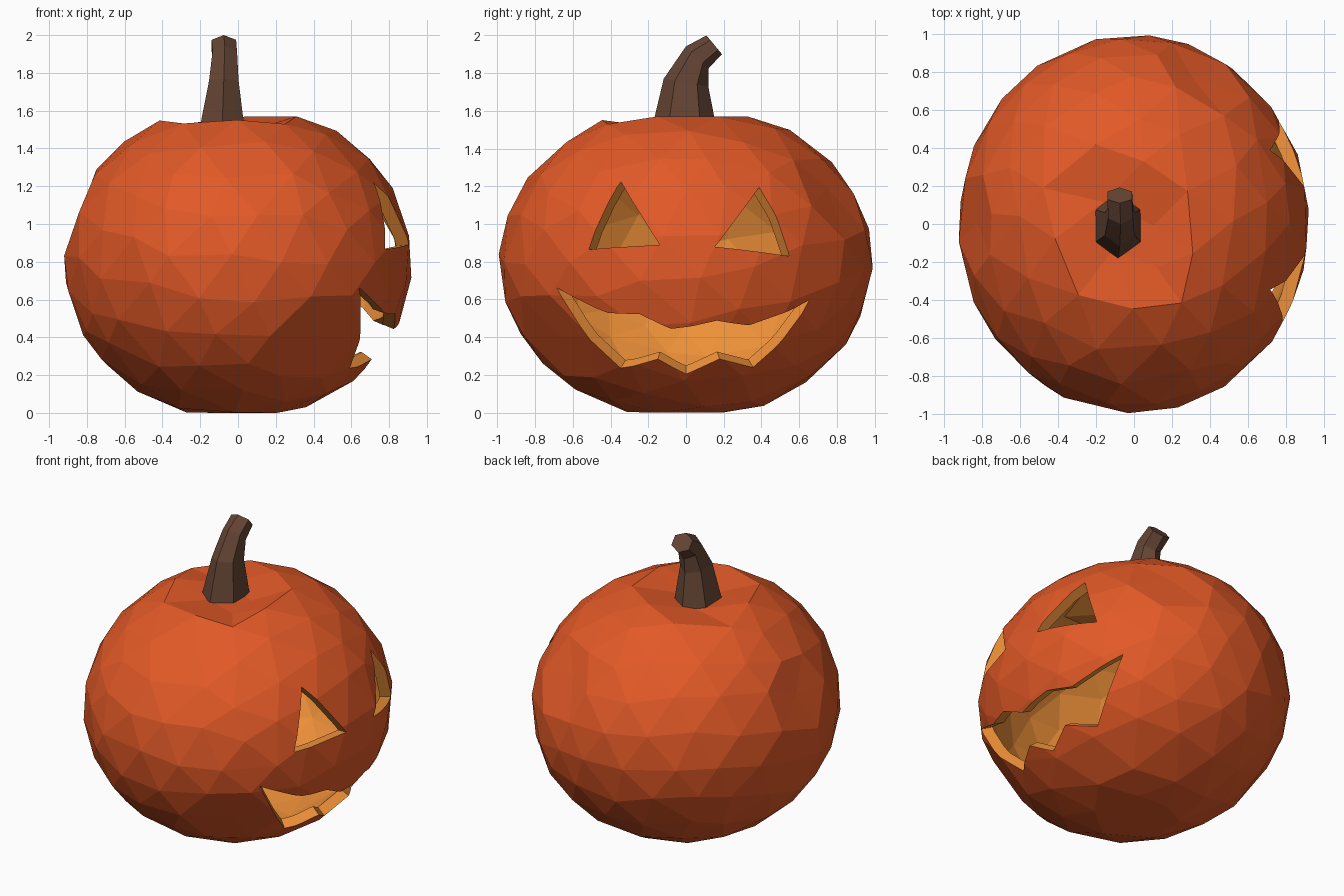
import bpy, bmesh, math, random
from mathutils import Vector, Matrix

if "Cube" in bpy.data.objects:
    bpy.data.objects.remove(bpy.data.objects["Cube"])

random.seed(4)
CENTRE = Vector((0, 0, 0.8))
RX, RY, RZ = 0.925, 0.995, 0.84


def material(name, rgb):
    m = bpy.data.materials.new(name)
    m.diffuse_color = (*rgb, 1)
    m.use_nodes = True
    m.node_tree.nodes["Principled BSDF"].inputs["Base Color"].default_value = m.diffuse_color
    return m


SKIN = material("skin", (0.76, 0.10, 0.02))
FLESH = material("flesh", (0.85, 0.28, 0.04))
BARK = material("bark", (0.13, 0.06, 0.035))


def make_object(name, bm, mats, index=0):
    bmesh.ops.recalc_face_normals(bm, faces=bm.faces)
    for f in bm.faces:
        f.material_index = index
    me = bpy.data.meshes.new(name)
    bm.to_mesh(me)
    bm.free()
    for m in mats:
        me.materials.append(m)
    ob = bpy.data.objects.new(name, me)
    bpy.context.collection.objects.link(ob)
    return ob


def pumpkin_mesh():
    # Faceted ellipsoid with a flat base, sunken crown and a few dents
    bm = bmesh.new()
    bmesh.ops.create_icosphere(bm, subdivisions=3, radius=1,
                               matrix=Matrix.Rotation(0.4, 4, 'Z') @ Matrix.Rotation(0.25, 4, 'X'))
    for v in bm.verts:
        d = (v.co + Vector([random.uniform(-0.04, 0.04) for _ in range(3)])).normalized()
        v.co = Vector((d.x * RX, d.y * RY, d.z * RZ)) + CENTRE
    for spot in ((0.45, 0.72, 1.2), (-0.82, -0.1, 1.15), (0.45, -0.83, 0.45)):
        v = min(bm.verts, key=lambda w: (w.co - Vector(spot)).length)
        v.co = CENTRE + (v.co - CENTRE) * 0.95
    for v in bm.verts:
        v.co.z = min(max(v.co.z, 0), 1.57)
        if v.co.z > 1.4 and math.hypot(v.co.x, v.co.y) < 0.33:
            v.co.z = 1.51
    return bm


def face_cutter(name, outline):
    # Wedge through the wall, narrowing towards the middle of the pumpkin
    bm = bmesh.new()
    rings = [[], []]
    for y, z in outline:
        x = RX * math.sqrt(1 - (y / RY) ** 2 - ((z - CENTRE.z) / RZ) ** 2)
        p = Vector((x, y, z)) - CENTRE
        for ring, depth in zip(rings, (0.3, 1.5)):
            ring.append(bm.verts.new(CENTRE + p * depth / x))
    n = len(outline)
    for ring in rings:
        bm.faces.new(ring)
    for i in range(n):
        j = (i + 1) % n
        bm.faces.new((rings[0][i], rings[0][j], rings[1][j], rings[1][i]))
    return make_object(name, bm, (SKIN, FLESH), 1)


# Pumpkin shell
body = make_object("pumpkin_body", pumpkin_mesh(), (SKIN, FLESH))

# Cavity: the same shape, slightly smaller
bm = bmesh.new()
bm.from_mesh(body.data)
for v in bm.verts:
    v.co = CENTRE + (v.co - CENTRE) * 0.925
cutters = [make_object("cavity_cutter", bm, (SKIN, FLESH), 1)]

# Eyes and mouth as (y, z) outlines on the +x side
cutters += [
    face_cutter("left_eye_cutter", [(-0.35, 1.23), (-0.52, 0.865), (-0.14, 0.89)]),
    face_cutter("right_eye_cutter", [(0.393, 1.20), (0.155, 0.88), (0.555, 0.83)]),
    face_cutter("mouth_cutter", [
        (-0.69, 0.66), (-0.42, 0.525), (-0.25, 0.52), (-0.08, 0.44), (0.166, 0.484),
        (0.335, 0.458), (0.667, 0.595), (0.36, 0.235), (0.18, 0.28), (0, 0.20),
        (-0.15, 0.28), (-0.35, 0.23)]),
]
bpy.context.view_layer.objects.active = body
for c in cutters:
    mod = body.modifiers.new(c.name, 'BOOLEAN')
    mod.operation = 'DIFFERENCE'
    mod.solver = 'EXACT'
    mod.object = c
    bpy.ops.object.modifier_apply(modifier=mod.name)
for c in cutters:
    bpy.data.objects.remove(c)

# Stem: six-sided rings bending towards +y (centre, x radius, y radius, tilt)
bm = bmesh.new()
rings = []
for centre, rx, ry, tilt in (
        ((-0.085, -0.01, 1.49), 0.14, 0.175, 0),
        ((-0.075, 0.0, 1.75), 0.09, 0.12, -0.17),
        ((-0.07, 0.06, 1.885), 0.075, 0.083, -0.75),
        ((-0.075, 0.15, 1.95), 0.075, 0.065, -0.88)):
    rot = Matrix.Rotation(tilt, 3, 'X')
    ring = []
    for i in range(6):
        a = math.pi / 2 + i * math.pi / 3
        ring.append(bm.verts.new(Vector(centre) + rot @ Vector((rx * math.cos(a), ry * math.sin(a), 0))))
    rings.append(ring)
for lo, hi in zip(rings, rings[1:]):
    for i in range(6):
        j = (i + 1) % 6
        bm.faces.new((lo[i], lo[j], hi[j], hi[i]))
bm.faces.new(rings[0])
bm.faces.new(rings[-1])
make_object("stem", bm, (BARK,))
